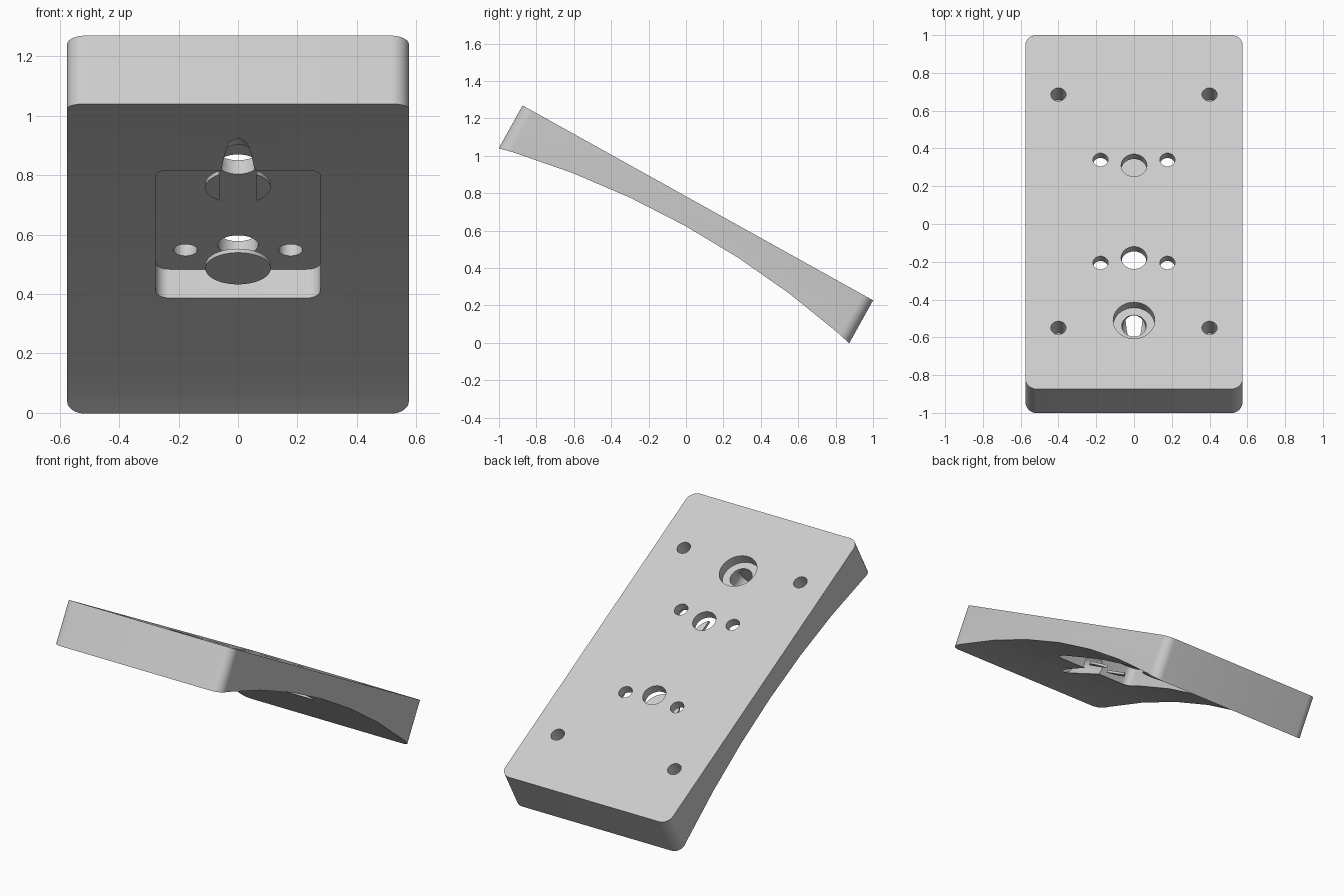
import bpy, bmesh, math
from mathutils import Matrix

cube = bpy.data.objects.get("Cube")
if cube:
    bpy.data.objects.remove(cube, do_unlink=True)

TILT = math.radians(29.08)
THICK = 0.26           # thickness at the two ends
HALF_LEN = 1.072
HALF_WID = 0.575
RADIUS = 4.83          # curvature of the underside
MID = 0.14             # thickness at mid length
FLOOR = -0.053         # pocket ceiling below the top face
BORE = 0.065

grey = bpy.data.materials.new("light_grey")
grey.use_nodes = True
COLOUR = (0.6, 0.6, 0.6, 1)
grey.diffuse_color = COLOUR
grey.node_tree.nodes["Principled BSDF"].inputs["Base Color"].default_value = COLOUR


def prism(name, outline, start, end, place):
    """Solid between two copies of an outline; place maps (a, b, t) to a point."""
    bm = bmesh.new()
    rings = [[bm.verts.new(place(a, b, t)) for a, b in outline] for t in (start, end)]
    n = len(outline)
    bm.faces.new(rings[0])
    bm.faces.new(rings[1])
    for i in range(n):
        j = (i + 1) % n
        bm.faces.new((rings[0][i], rings[0][j], rings[1][j], rings[1][i]))
    bmesh.ops.recalc_face_normals(bm, faces=bm.faces)
    mesh = bpy.data.meshes.new(name)
    bm.to_mesh(mesh)
    bm.free()
    obj = bpy.data.objects.new(name, mesh)
    bpy.context.collection.objects.link(obj)
    mesh.materials.append(grey)
    return obj


def upright(a, b, t):
    return (a, b, t)


def lengthwise(a, b, t):
    return (a, t, b)


def crosswise(a, b, t):
    return (t, a, b)


def circle(x, y, r, n=40):
    return [(x + r * math.cos(math.tau * i / n), y + r * math.sin(math.tau * i / n))
            for i in range(n)]


def rounded_rect(hx, y0, y1, r, n=8):
    pts = []
    centres = [(hx - r, y1 - r), (r - hx, y1 - r), (r - hx, y0 + r), (hx - r, y0 + r)]
    for q, (cx, cy) in enumerate(centres):
        for i in range(n + 1):
            ang = (q + i / n) * math.pi / 2
            pts.append((cx + r * math.cos(ang), cy + r * math.sin(ang)))
    return pts


def cut(target, cutter):
    """Subtract the cutter for good and discard it."""
    mod = target.modifiers.new("cut", "BOOLEAN")
    mod.operation = "DIFFERENCE"
    mod.solver = "EXACT"
    mod.object = cutter
    bpy.ops.object.select_all(action="DESELECT")
    bpy.context.view_layer.objects.active = target
    target.select_set(True)
    bpy.ops.object.modifier_apply(modifier=mod.name)
    bpy.data.objects.remove(cutter, do_unlink=True)


def drill(target, x, y, r, top, bottom):
    cut(target, prism("drill", circle(x, y, r), top, bottom, upright))


def channel():
    return prism("channel", circle(0, -0.128, BORE), -0.72, 0.0, lengthwise)


# Main plate with rounded corners
plate = prism("plate", rounded_rect(HALF_WID, -HALF_LEN, HALF_LEN, 0.06), 0, -0.3, upright)

# Faceted arc hollowing the underside
arc = []
for k in range(-4, 5):
    u = 0.33 * k
    arc.append((u, -MID - RADIUS + math.sqrt(RADIUS ** 2 - u ** 2)))
arc += [(1.32, -0.7), (-1.32, -0.7)]
cut(plate, prism("underside", arc, -1, 1, crosswise))

# Pocket in the underside and the cable channel leading to it
cut(plate, prism("pocket", rounded_rect(0.277, -0.43, 0.45, 0.045), FLOOR, -0.4, upright))
cut(plate, channel())

# Stepped cable entry from the top
drill(plate, 0, -0.656, 0.11, 0.1, -0.06)
drill(plate, 0, -0.656, BORE, 0.05, -0.128)

# Two large holes and their flanking pairs into the pocket
for y_big, y_small in ((0.283, 0.317), (-0.277, -0.307)):
    drill(plate, 0, y_big, 0.068, 0.1, -0.1)
    for side in (-1, 1):
        drill(plate, side * 0.177, y_small, 0.04, 0.1, -0.1)

# Blind corner holes
for y in (0.712, -0.701):
    for side in (-1, 1):
        drill(plate, side * 0.4, y, 0.04, 0.1, -0.13)

# Thin discs below the large holes; the channel splits the upper one
disc_lower = prism("disc_lower", circle(0, 0.283, 0.11), -0.128, -0.143, upright)
disc_upper = prism("disc_upper", circle(0, -0.277, 0.11), -0.128, -0.143, upright)
cut(disc_upper, channel())

# Tilt everything into place and shade
pose = Matrix.Translation((0, THICK * math.sin(TILT) / 2,
                           HALF_LEN * math.sin(TILT) + THICK * math.cos(TILT)))
pose = pose @ Matrix.Rotation(-TILT, 4, "X")
bpy.ops.object.select_all(action="DESELECT")
for obj in (plate, disc_lower, disc_upper):
    obj.data.transform(pose)
    obj.select_set(True)
bpy.context.view_layer.objects.active = plate
bpy.ops.object.shade_smooth_by_angle(angle=math.radians(30))
